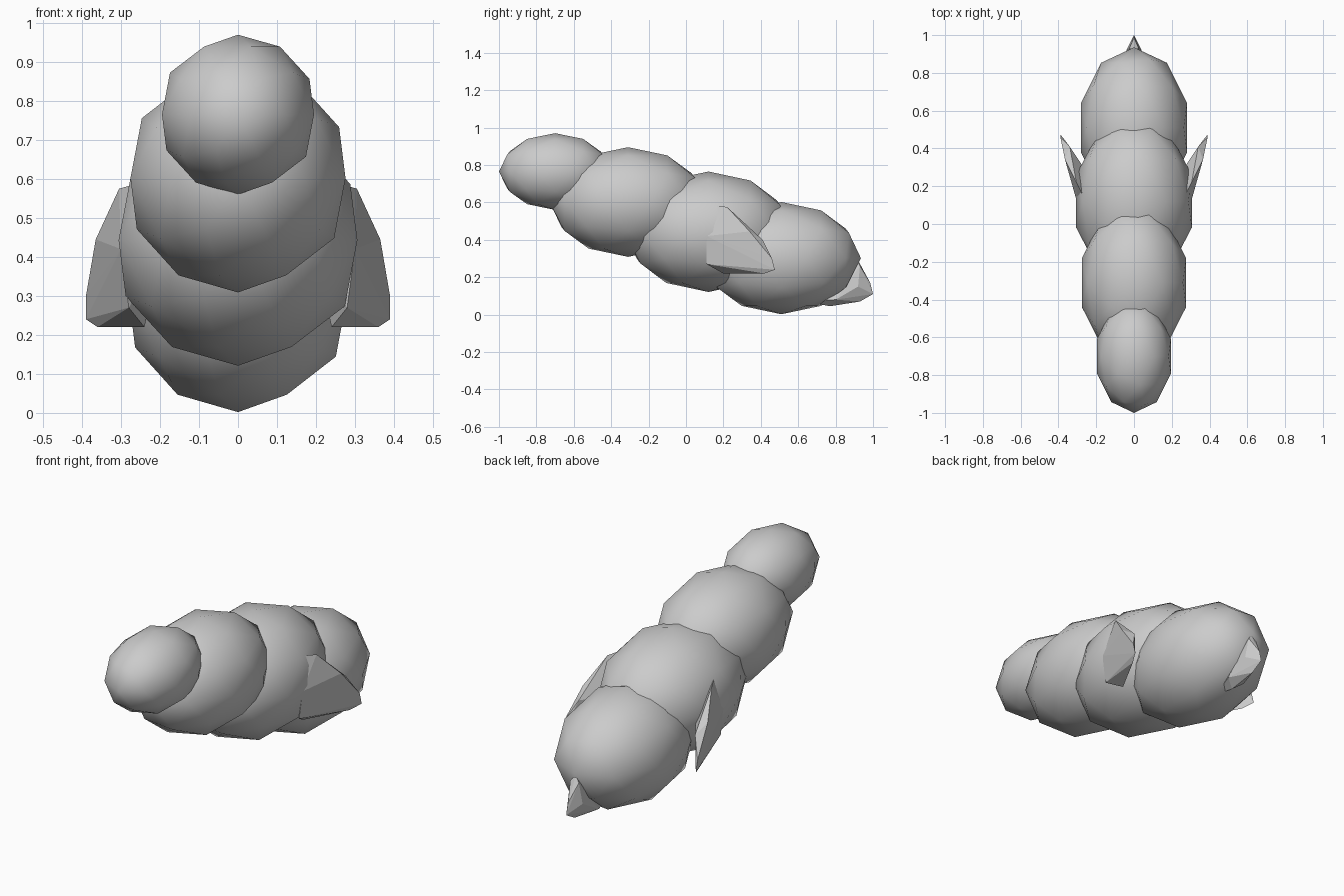
import bpy, bmesh

if "Cube" in bpy.data.objects:
    bpy.data.objects.remove(bpy.data.objects["Cube"])

grey = bpy.data.materials.new("grey")
grey.diffuse_color = (0.6, 0.6, 0.6, 1)
grey.use_nodes = True
grey.node_tree.nodes["Principled BSDF"].inputs["Base Color"].default_value = grey.diffuse_color


def segment(name, y, z, rx, ry, rz):
    """Smooth low-poly ellipsoid on the centre line."""
    bpy.ops.mesh.primitive_ico_sphere_add(subdivisions=2, radius=1, location=(0, y, z))
    ob = bpy.context.object
    ob.name = name
    ob.scale = (rx, ry, rz)
    bpy.ops.object.transform_apply(location=False, rotation=False, scale=True)
    bpy.ops.object.shade_smooth()
    ob.data.materials.append(grey)


def fin(name, points, side=1):
    """Faceted convex fin around a few corner points."""
    bm = bmesh.new()
    for x, y, z in points:
        bm.verts.new((x * side, y, z))
    res = bmesh.ops.convex_hull(bm, input=bm.verts)
    loose = [v for v in bm.verts if not v.link_faces]
    bmesh.ops.delete(bm, geom=loose, context='VERTS')
    bmesh.ops.recalc_face_normals(bm, faces=bm.faces)
    me = bpy.data.meshes.new(name)
    bm.to_mesh(me)
    bm.free()
    me.materials.append(grey)
    ob = bpy.data.objects.new(name, me)
    bpy.context.collection.objects.link(ob)


# Body, head to rear
segment("head", -0.70, 0.765, 0.205, 0.30, 0.205)
segment("front_body", -0.31, 0.602, 0.29, 0.42, 0.293)
segment("middle_body", 0.12, 0.443, 0.322, 0.45, 0.322)
segment("rear_body", 0.51, 0.302, 0.295, 0.425, 0.30)

# Side fins: outer rim, inner rim, root
side_points = [
    (0.27, 0.15, 0.585), (0.305, 0.22, 0.575), (0.365, 0.34, 0.445),
    (0.39, 0.46, 0.30), (0.39, 0.475, 0.24), (0.36, 0.42, 0.22),
    (0.34, 0.41, 0.40), (0.24, 0.20, 0.22), (0.28, 0.11, 0.27),
    (0.30, 0.11, 0.42), (0.20, 0.20, 0.40)]
fin("right_fin", side_points, 1)
fin("left_fin", side_points, -1)

# Tail fin: thin ridge sloping down behind the rear
tail_points = [(0, 0.92, 0.29), (0, 0.985, 0.17), (0, 1.0, 0.11), (0, 0.93, 0.07),
               (0, 0.77, 0.045), (0, 0.64, 0.07)]
tail_points += [(s * x, y, z) for s in (-1, 1)
                for x, y, z in ((0.025, 0.93, 0.26), (0.04, 0.92, 0.15), (0.05, 0.80, 0.08))]
fin("tail_fin", tail_points)
